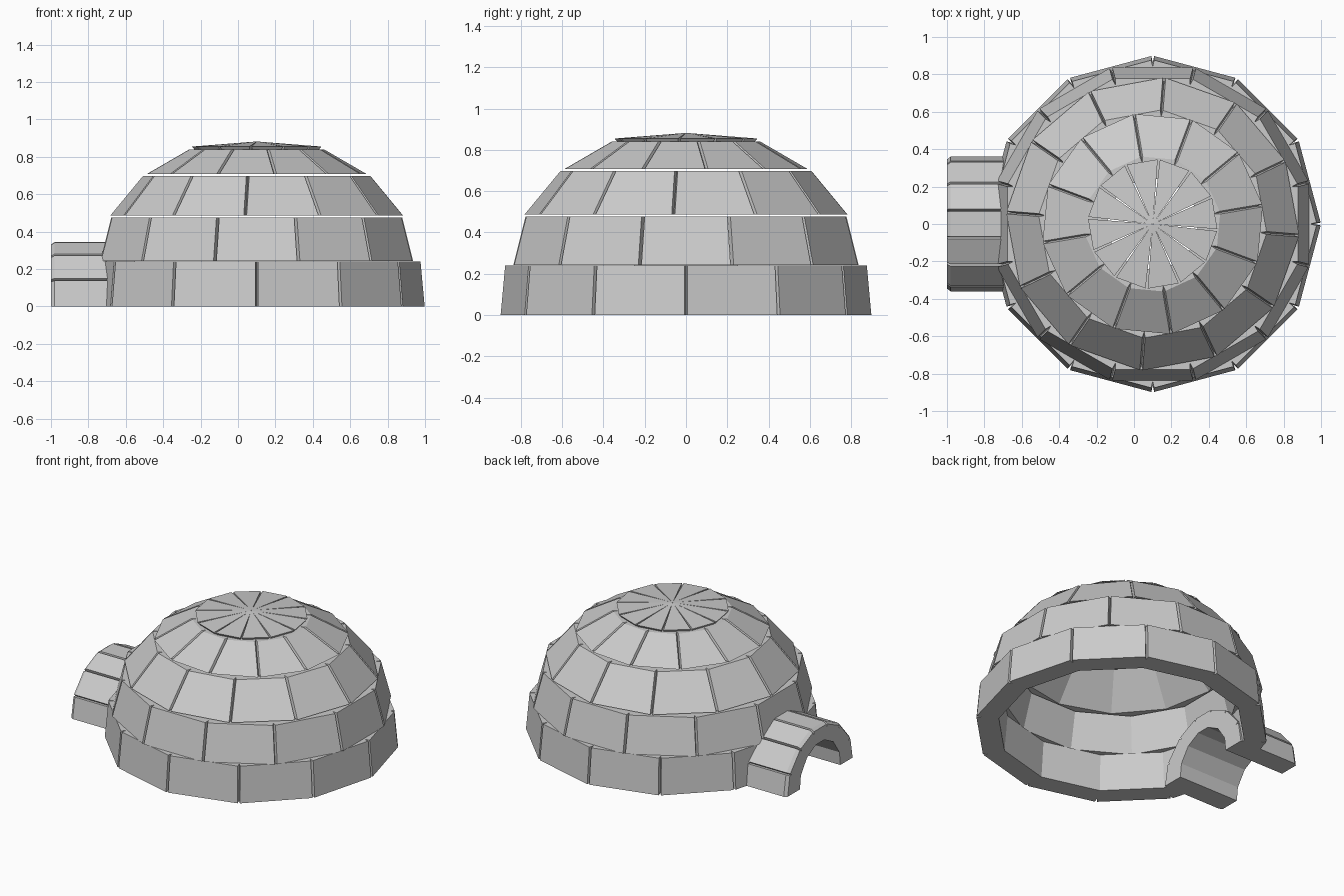
import bpy
from math import sin, cos, radians
from mathutils import Vector

if "Cube" in bpy.data.objects:
    bpy.data.objects.remove(bpy.data.objects["Cube"])

CENTRE = Vector((0.1, 0, 0))
SIDES = 12


def make(name, verts, faces):
    me = bpy.data.meshes.new(name)
    me.from_pydata([tuple(v) for v in verts], [], faces)
    me.update()
    import bmesh
    bm = bmesh.new()
    bm.from_mesh(me)
    bmesh.ops.recalc_face_normals(bm, faces=bm.faces)
    bm.to_mesh(me)
    bm.free()
    ob = bpy.data.objects.new(name, me)
    bpy.context.collection.objects.link(ob)
    return ob


def course(name, ob_, ot, it, ib, offset, groove=0.035, gap=0.008):
    """Ring of flat blocks; (r, z) for outer bottom/top and inner top/bottom, V grooves at the seams."""
    verts, faces = [], []

    def pt(rz, i):
        a = radians(offset + 360 / SIDES * i)
        return CENTRE + Vector((rz[0] * cos(a), rz[0] * sin(a), rz[1]))

    for i in range(SIDES):
        for o, n in ((ob_, ib), (ot, it)):
            v, inner = pt(o, i), pt(n, i)
            before, after = pt(o, i - 1) - v, pt(o, i + 1) - v
            t = groove / (o[0] - n[0])
            verts += [v + before.normalized() * gap, v.lerp(inner, t),
                      v + after.normalized() * gap, inner]
    for i in range(SIDES):
        a, b = 8 * i, 8 * ((i + 1) % SIDES)
        faces += [(a, a + 1, a + 5, a + 4), (a + 1, a + 2, a + 6, a + 5),
                  (a + 2, b, b + 4, a + 6), (a + 3, a + 7, b + 7, b + 3)]
        for k in (0, 4):
            faces.append((a + 1 + k, a + 2 + k, b + k, b + 1 + k, b + 3 + k, a + 3 + k))
    return make(name, verts, faces)


def loft(name, sections):
    """Closed solid through matching outlines, each (x, [(y, z), ...])."""
    n = len(sections[0][1])
    verts = [(x, y, z) for x, pts in sections for y, z in pts]
    faces = [tuple(range(n)), tuple(range(len(verts) - n, len(verts)))]
    for s in range(len(sections) - 1):
        for i in range(n):
            j = (i + 1) % n
            faces.append((s * n + i, s * n + j, s * n + n + j, s * n + n + i))
    return make(name, verts, faces)


def mirrored(half):
    return half + [(-y, z) for y, z in reversed(half)]


# Dome courses
base = course("base_course", (0.90, 0), (0.878, 0.24), (0.74, 0.24), (0.76, 0), 0)
course("second_course", (0.866, 0.242), (0.805, 0.477), (0.67, 0.477), (0.73, 0.242), 15)
course("third_course", (0.786, 0.487), (0.612, 0.697), (0.48, 0.697), (0.655, 0.487), -4.5)
course("fourth_course", (0.597, 0.708), (0.366, 0.84), (0.25, 0.84), (0.475, 0.708), 9.6)

# Roof cap of wedges
course("roof_cap", (0.335, 0.838), (0.348, 0.855), (0.004, 0.882), (0.004, 0.85), -5.4,
       groove=0.32, gap=0.006)

# Entrance tunnel
outer = mirrored([(0.36, 0), (0.335, 0.145), (0.22, 0.278), (0.075, 0.345)])
inner = mirrored([(0.215, 0), (0.205, 0.09), (0.14, 0.185), (0.045, 0.235)])
grooved = [outer[0]]
for p, c, q in zip(outer, outer[1:], outer[2:]):
    c, p, q = Vector(c), Vector(p), Vector(q)
    grooved += [tuple(c + (p - c).normalized() * 0.007), tuple(c * 0.94),
                tuple(c + (q - c).normalized() * 0.007)]
grooved.append(outer[-1])
lip = [(y * 0.96, z * 0.96) for y, z in grooved]
hole = inner[::-1]
loft("entrance_tunnel", [(-1, lip + hole), (-0.98, grooved + hole), (-0.55, grooved + hole)])

# Doorway through the base course
door = [(y * 1.06, z * 1.06 if z else -0.05) for y, z in inner]
cutter = loft("doorway_cutter", [(-1.1, door), (-0.4, door)])
cutter.hide_render = True
cutter.hide_viewport = True
cut = base.modifiers.new("doorway", 'BOOLEAN')
cut.operation = 'DIFFERENCE'
cut.solver = 'EXACT'
cut.object = cutter
